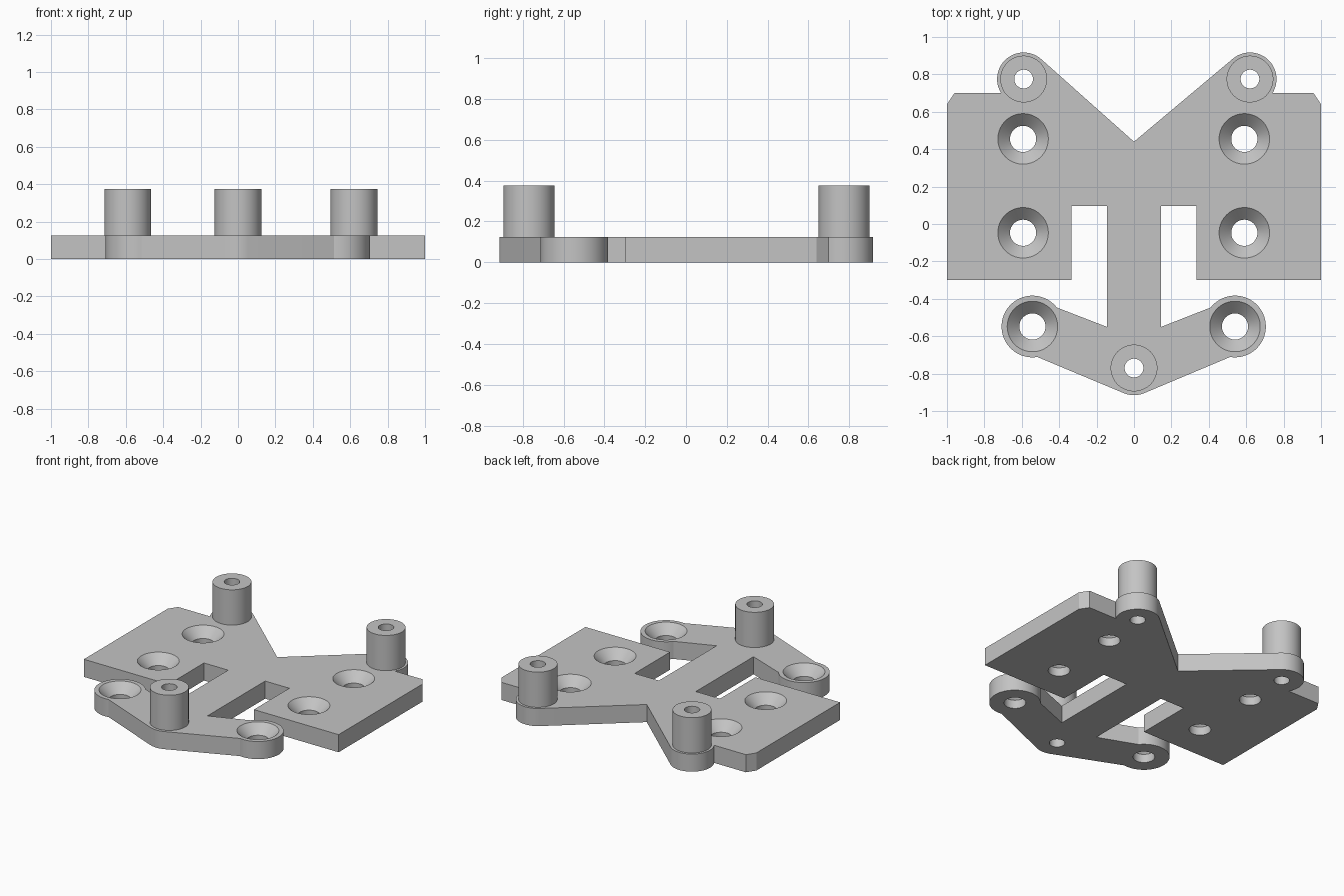
import bpy
import bmesh
from math import radians, sin, cos, pi

if "Cube" in bpy.data.objects:
    bpy.data.objects.remove(bpy.data.objects["Cube"], do_unlink=True)

THICK, TOP = 0.125, 0.375
SEGMENTS = 64

grey = bpy.data.materials.new("plain grey")
grey.use_nodes = True
grey.diffuse_color = (0.55, 0.55, 0.55, 1)
grey.node_tree.nodes["Principled BSDF"].inputs["Base Color"].default_value = grey.diffuse_color


def arc(x, y, r, start, end):
    """Points along an arc, angles in degrees."""
    n = max(4, int(abs(end - start) / 5))
    angles = [radians(start + (end - start) * i / n) for i in range(n + 1)]
    return [(x + r * cos(a), y + r * sin(a)) for a in angles]


def revolve(bm, profile, x, y):
    """Closed (radius, height) profile turned about a vertical axis."""
    rings = []
    for r, z in profile:
        count = SEGMENTS if r else 1
        rings.append([bm.verts.new((x + r * cos(2 * pi * i / SEGMENTS),
                                    y + r * sin(2 * pi * i / SEGMENTS), z))
                      for i in range(count)])
    for a, b in zip(rings, rings[1:] + rings[:1]):
        if len(a) == len(b) == 1:
            continue
        for i in range(SEGMENTS):
            j = (i + 1) % SEGMENTS
            corners = [a[i % len(a)], a[j % len(a)], b[j % len(b)], b[i % len(b)]]
            bm.faces.new(list(dict.fromkeys(corners)))


def finish(name, bm):
    bmesh.ops.recalc_face_normals(bm, faces=bm.faces)
    mesh = bpy.data.meshes.new(name)
    bm.to_mesh(mesh)
    bm.free()
    mesh.materials.append(grey)
    obj = bpy.data.objects.new(name, mesh)
    bpy.context.collection.objects.link(obj)
    return obj


def activate(obj):
    bpy.ops.object.select_all(action='DESELECT')
    obj.select_set(True)
    bpy.context.view_layer.objects.active = obj


standoffs = {"rear_right_standoff": (-0.59, 0.775),
             "rear_left_standoff": (0.62, 0.775),
             "front_standoff": (0, -0.77)}
screw_holes = [(-0.593, 0.455), (0.59, 0.455), (-0.593, -0.047), (0.59, -0.047),
               (-0.543, -0.548), (0.54, -0.548)]

# Plate outline, counterclockwise from the rear notch
half = [(0.145, -0.55), (0.145, 0.097), (0.335, 0.097), (0.335, -0.3),
        (1, -0.3), (1, 0.64), (0.96, 0.7)]
outline = [(0, 0.44)]
outline += arc(-0.59, 0.775, 0.142, 48, 212)
outline += [(-x, y) for x, y in reversed(half)]
outline += arc(-0.543, -0.548, 0.165, 38, 279)
outline += arc(0, -0.77, 0.145, 248, 292)
outline += arc(0.54, -0.548, 0.165, -99, 142)
outline += half
outline += arc(0.62, 0.775, 0.142, -32, 130)

bm = bmesh.new()
base = bm.faces.new([bm.verts.new((x, y, 0)) for x, y in outline])
lifted = bmesh.ops.extrude_face_region(bm, geom=[base], use_keep_orig=True)["geom"]
bmesh.ops.translate(bm, vec=(0, 0, THICK),
                    verts=[v for v in lifted if isinstance(v, bmesh.types.BMVert)])
plate = finish("mounting_plate", bm)

# Countersunk screw holes and straight standoff bores
bm = bmesh.new()
for x, y in screw_holes:
    revolve(bm, [(0, -0.05), (0.07, -0.05), (0.07, 0.06), (0.135, THICK),
                 (0.155, 0.145), (0, 0.145)], x, y)
for x, y in standoffs.values():
    revolve(bm, [(0, -0.05), (0.05, -0.05), (0.05, 0.2), (0, 0.2)], x, y)
cutter = finish("hole_cutter", bm)
cutter.hide_render = True

activate(plate)
cut = plate.modifiers.new("holes", 'BOOLEAN')
cut.operation = 'DIFFERENCE'
cut.solver = 'EXACT'
cut.object = cutter
bpy.ops.object.modifier_apply(modifier=cut.name)
bpy.data.objects.remove(cutter, do_unlink=True)
bpy.ops.object.shade_smooth_by_angle(angle=radians(20))

# Tubular standoffs
for name, (x, y) in standoffs.items():
    bm = bmesh.new()
    revolve(bm, [(0.05, THICK), (0.05, TOP), (0.125, TOP), (0.125, THICK)], x, y)
    activate(finish(name, bm))
    bpy.ops.object.shade_smooth_by_angle(angle=radians(30))
